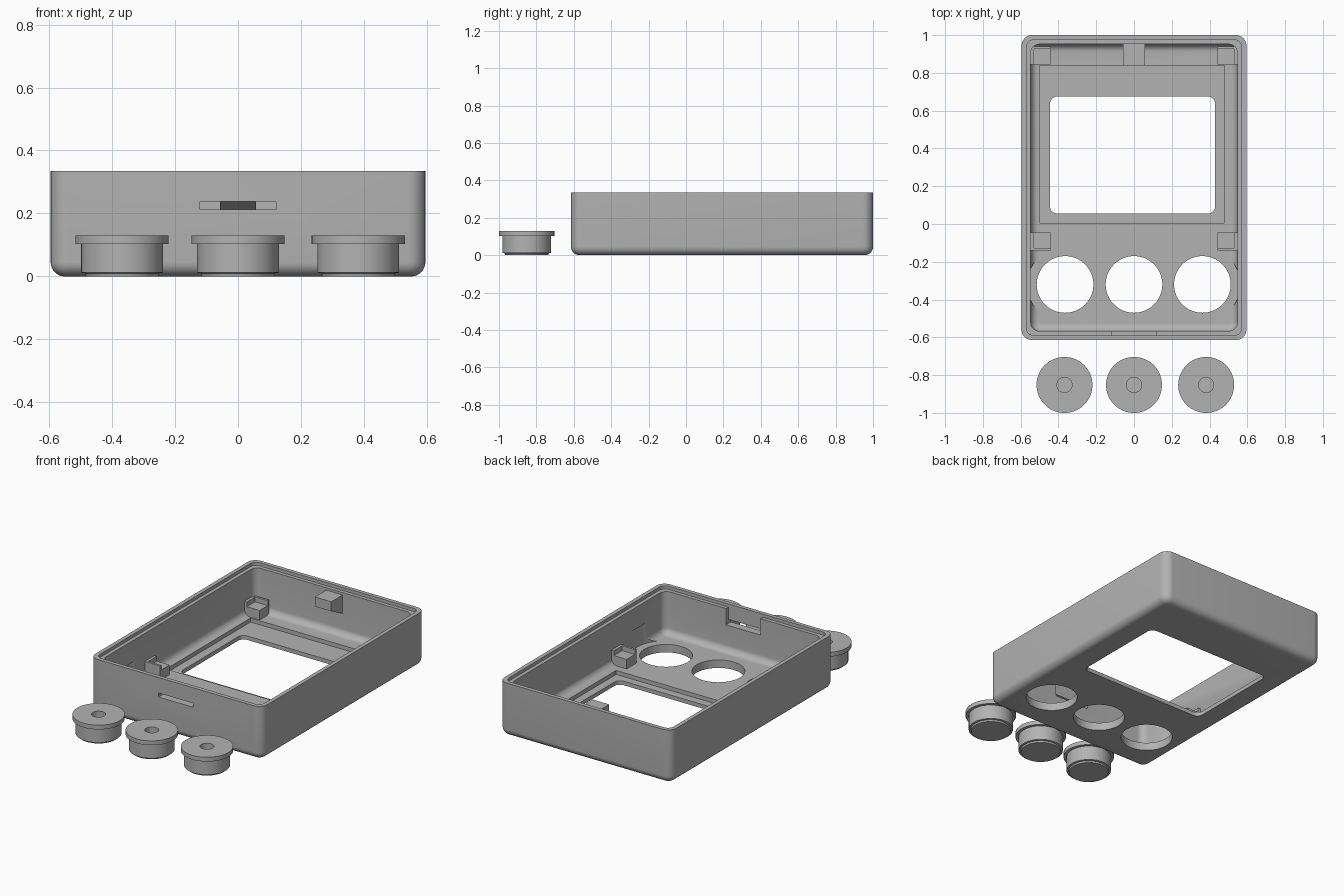
import bpy, bmesh, math

cube = bpy.data.objects.get("Cube")
if cube:
    bpy.data.objects.remove(cube, do_unlink=True)

grey = bpy.data.materials.new("grey plastic")
grey.use_nodes = True
colour = (0.45, 0.45, 0.45, 1)
grey.diffuse_color = colour
grey.node_tree.nodes["Principled BSDF"].inputs["Base Color"].default_value = colour


def finish(name, bm):
    bmesh.ops.recalc_face_normals(bm, faces=bm.faces)
    mesh = bpy.data.meshes.new(name)
    bm.to_mesh(mesh)
    bm.free()
    mesh.materials.append(grey)
    ob = bpy.data.objects.new(name, mesh)
    bpy.context.collection.objects.link(ob)
    return ob


def loft(name, rings):
    """Solid through a stack of equal-length outlines."""
    bm = bmesh.new()
    rows = [[bm.verts.new(p) for p in ring] for ring in rings]
    n = len(rows[0])
    for a, b in zip(rows, rows[1:]):
        for i in range(n):
            j = (i + 1) % n
            bm.faces.new((a[i], a[j], b[j], b[i]))
    bm.faces.new(rows[0][::-1])
    bm.faces.new(rows[-1])
    return finish(name, bm)


def outline(x0, x1, y0, y1, r, z, steps=8):
    pts = []
    corners = [(x1 - r, y1 - r), (x0 + r, y1 - r), (x0 + r, y0 + r), (x1 - r, y0 + r)]
    for k, (cx, cy) in enumerate(corners):
        for i in range(steps + 1):
            a = (k + i / steps) * math.pi / 2
            pts.append((cx + r * math.cos(a), cy + r * math.sin(a), z))
    return pts


def tray(name, x0, x1, y0, y1, z0, z1, corner, fillet=0, steps=8):
    """Rounded rectangle block, with an optional rounded bottom edge."""
    rings = []
    for i in range(steps + 1 if fillet else 1):
        a = i / steps * math.pi / 2
        d = fillet * (1 - math.sin(a))
        z = z0 + fillet * (1 - math.cos(a))
        rings.append(outline(x0 + d, x1 - d, y0 + d, y1 - d, corner - d, z))
    rings.append(outline(x0, x1, y0, y1, corner, z1))
    return loft(name, rings)


def lathe(name, x, y, profile, n=64):
    return loft(name, [[(x + r * math.cos(i * math.tau / n), y + r * math.sin(i * math.tau / n), z)
                        for i in range(n)] for r, z in profile])


def prism(name, x0, x1, yz):
    return loft(name, [[(x, y, z) for y, z in yz] for x in (x0, x1)])


def box(name, x0, x1, y0, y1, z0, z1):
    return prism(name, x0, x1, [(y0, z0), (y1, z0), (y1, z1), (y0, z1)])


def cut(target, cutter):
    """Subtract the cutter and discard it."""
    mod = target.modifiers.new("cut", 'BOOLEAN')
    mod.operation, mod.solver, mod.object = 'DIFFERENCE', 'EXACT', cutter
    bpy.context.view_layer.objects.active = target
    bpy.ops.object.modifier_apply(modifier=mod.name)
    bpy.data.objects.remove(cutter, do_unlink=True)


def smooth(ob):
    bpy.ops.object.select_all(action='DESELECT')
    ob.select_set(True)
    bpy.context.view_layer.objects.active = ob
    bpy.ops.object.shade_smooth_by_angle(angle=math.radians(30))


# Case: rounded shell with a stepped rim
X, Y0, Y1, TOP, FLOOR = 0.595, -0.615, 1.0, 0.335, 0.05
case = tray("case", -X, X, Y0, Y1, 0, TOP, 0.055, 0.045)
w = 0.048
cut(case, tray("cavity", -X + w, X - w, Y0 + w, Y1 - w, FLOOR, 0.5, 0.046, 0.04))
s = 0.025
cut(case, tray("rim_step", -X + s, X - s, Y0 + s, Y1 - s, TOP - 0.02, 0.5, 0.04))

# Screen recess and window
cut(case, box("screen_recess", -0.5, 0.48, 0.005, 0.838, 0.025, 0.09))
cut(case, tray("window", -0.445, 0.43, 0.055, 0.675, -0.1, 0.1, 0.04))

# Button holes, with clearance for the outer buttons in the side walls
for x in (-0.365, 0, 0.362):
    cut(case, lathe("button_hole", x, -0.32, [(0.15, -0.1), (0.15, 0.1)]))
    if x:
        cut(case, lathe("wall_clearance", x, -0.32, [(0.2, FLOOR), (0.2, 0.18)]))

# Front slot and the notch behind it
cut(case, box("slot", -0.12, 0.12, -0.7, -0.5, 0.213, 0.238))
cut(case, box("notch", -0.12, 0.12, -0.59, -0.5, 0.213, 0.5))
smooth(case)

# Wedge tab on the back wall
prism("back_tab", -0.057, 0.057, [(0.84, 0.24), (0.96, 0.18), (0.96, 0.3), (0.84, 0.3)])

# Board supports: posts with raised lips on their outer edges
for side, label in ((-1, "right"), (1, "left")):
    for y0, y1, end in ((-0.14, -0.045, "front"), (0.845, 0.94, "back")):
        name = f"{end}_{label}_support"
        inner, outer = 0.442 * side, 0.55 * side
        xs = sorted((inner, outer))
        box(name, *xs, y0, y1, 0.045, 0.11)
        box(name + "_side_lip", *sorted((0.53 * side, outer)), y0, y1, 0.11, 0.14)
        ly = (y0, y0 + 0.014) if end == "front" else (y1 - 0.014, y1)
        box(name + "_end_lip", *xs, *ly, 0.11, 0.14)

# Loose push buttons with a flange and a socket on top
for x, label in ((-0.368, "right"), (0, "middle"), (0.382, "left")):
    button = lathe(label + "_button", x, -0.852, [
        (0.115, 0), (0.118, 0.01), (0.13, 0.012), (0.13, 0.103),
        (0.148, 0.103), (0.148, 0.13)])
    cut(button, lathe("socket", x, -0.852, [(0.04, 0.09), (0.04, 0.2)], 32))
    smooth(button)
